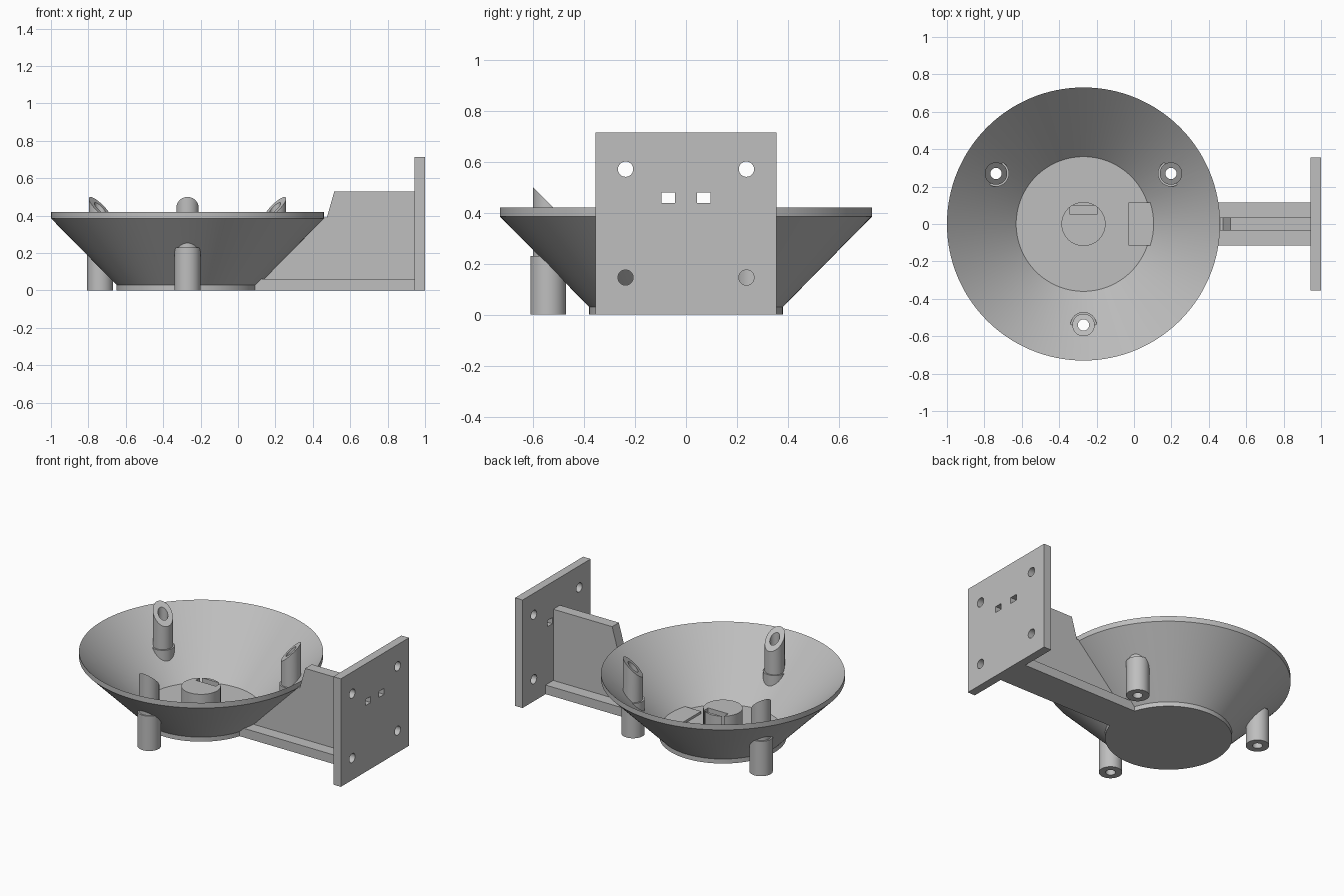
import bpy, bmesh, math
from mathutils import Matrix, Vector

if "Cube" in bpy.data.objects:
    bpy.data.objects.remove(bpy.data.objects["Cube"])

grey = bpy.data.materials.new("plain grey")
grey.use_nodes = True
grey.diffuse_color = (0.52, 0.52, 0.52, 1)
grey.node_tree.nodes["Principled BSDF"].inputs["Base Color"].default_value = grey.diffuse_color

CX = -0.27          # bowl axis
POST_R = 0.54       # distance of posts from the bowl axis
POST_ANGLES = (30, 150, 270)


def finish(name, bm, smooth=False):
    bmesh.ops.remove_doubles(bm, verts=bm.verts, dist=1e-5)
    bmesh.ops.recalc_face_normals(bm, faces=bm.faces)
    mesh = bpy.data.meshes.new(name)
    bm.to_mesh(mesh)
    bm.free()
    mesh.materials.append(grey)
    ob = bpy.data.objects.new(name, mesh)
    bpy.context.collection.objects.link(ob)
    if smooth:
        shade(ob)
    return ob


def select(ob):
    bpy.ops.object.select_all(action='DESELECT')
    ob.select_set(True)
    bpy.context.view_layer.objects.active = ob


def shade(ob):
    select(ob)
    bpy.ops.object.shade_smooth_by_angle(angle=math.radians(30))


def lathe(profile, steps, closed=False):
    """Spin an (r, z) profile about the z axis."""
    bm = bmesh.new()
    verts = [bm.verts.new((r, 0, z)) for r, z in profile]
    edges = [bm.edges.new(p) for p in zip(verts, verts[1:])]
    if closed:
        edges.append(bm.edges.new((verts[-1], verts[0])))
    bmesh.ops.spin(bm, geom=verts + edges, cent=(0, 0, 0), axis=(0, 0, 1),
                   angle=math.tau, steps=steps, use_merge=True)
    return bm


def prism(name, outline, half):
    """Extrude an (x, z) outline to y = -half .. half."""
    bm = bmesh.new()
    face = bm.faces.new([bm.verts.new((x, -half, z)) for x, z in outline])
    new = bmesh.ops.extrude_face_region(bm, geom=[face])["geom"]
    bmesh.ops.translate(bm, vec=(0, 2 * half, 0),
                        verts=[v for v in new if isinstance(v, bmesh.types.BMVert)])
    return finish(name, bm)


def box(bm, centre, size):
    m = Matrix.Translation(centre) @ Matrix.Diagonal((*size, 1))
    bmesh.ops.create_cube(bm, size=1, matrix=m)


def cylinder(bm, centre, radius, depth, rot=Matrix()):
    bmesh.ops.create_cone(bm, cap_ends=True, segments=32, radius1=radius, radius2=radius,
                          depth=depth, matrix=Matrix.Translation(centre) @ rot)


def cut(ob, bm):
    """Subtract the cutter mesh from the object."""
    cutter = finish("cutter", bm)
    cutter.hide_render = True
    select(ob)
    mod = ob.modifiers.new("cut", 'BOOLEAN')
    mod.operation, mod.solver, mod.object = 'DIFFERENCE', 'EXACT', cutter
    bpy.ops.object.modifier_apply(modifier=mod.name)
    bpy.data.objects.remove(cutter)


def post_place(angle):
    a = math.radians(angle)
    return Vector((CX + POST_R * math.cos(a), POST_R * math.sin(a), 0))


# Conical bowl with a knife-edged rim
bm = lathe([(0, 0), (0.38, 0), (0.38, 0.03), (0.73, 0.385), (0.73, 0.42),
            (0.36, 0.045), (0, 0.045)], 128)
bmesh.ops.translate(bm, verts=bm.verts, vec=(CX, 0, 0))
bowl = finish("bowl", bm)
bm = bmesh.new()
for angle in POST_ANGLES:
    cylinder(bm, post_place(angle) + Vector((0, 0, 0.25)), 0.045, 0.8)
cut(bowl, bm)
shade(bowl)

# Hollow posts with a wide foot and a slanted tip
for i, angle in enumerate(POST_ANGLES):
    bm = lathe([(0.03, 0), (0.07, 0), (0.07, 0.23), (0.06, 0.23),
                (0.06, 0.44), (0.03, 0.44)], 40, closed=True)
    for v in bm.verts:
        if v.co.z > 0.4:
            v.co.z += v.co.x
    bmesh.ops.transform(bm, verts=bm.verts,
                        matrix=Matrix.Translation(post_place(angle))
                        @ Matrix.Rotation(math.radians(angle), 4, 'Z'))
    finish(f"post_{i + 1}", bm, smooth=True)

# Centre hub with a slot
bm = bmesh.new()
cylinder(bm, (CX, 0, 0.11), 0.118, 0.16)
hub = finish("hub", bm)
bm = bmesh.new()
box(bm, (CX, 0.075, 0.15), (0.145, 0.05, 0.19))
cut(hub, bm)
shade(hub)

# Bracket arm: flat foot and upright web
prism("arm_foot", [(-0.03, 0.02), (0.085, 0.02), (0.085, 0), (0.95, 0),
                   (0.95, 0.06), (-0.03, 0.06)], 0.115)
prism("arm_web", [(0.13, 0.05), (0.95, 0.05), (0.95, 0.53), (0.515, 0.53),
                  (0.475, 0.39), (0.458, 0.39)], 0.035)

# Wall plate with screw holes and tie slots
bm = bmesh.new()
box(bm, (0.9725, 0, 0.3565), (0.055, 0.71, 0.713))
plate = finish("wall_plate", bm)
bm = bmesh.new()
turn = Matrix.Rotation(math.pi / 2, 4, 'Y')
for side in (-1, 1):
    for z in (0.145, 0.57):
        cylinder(bm, (0.97, side * 0.237, z), 0.03, 0.2, turn)
    box(bm, (0.97, side * 0.07, 0.458), (0.2, 0.052, 0.04))
cut(plate, bm)
shade(plate)
